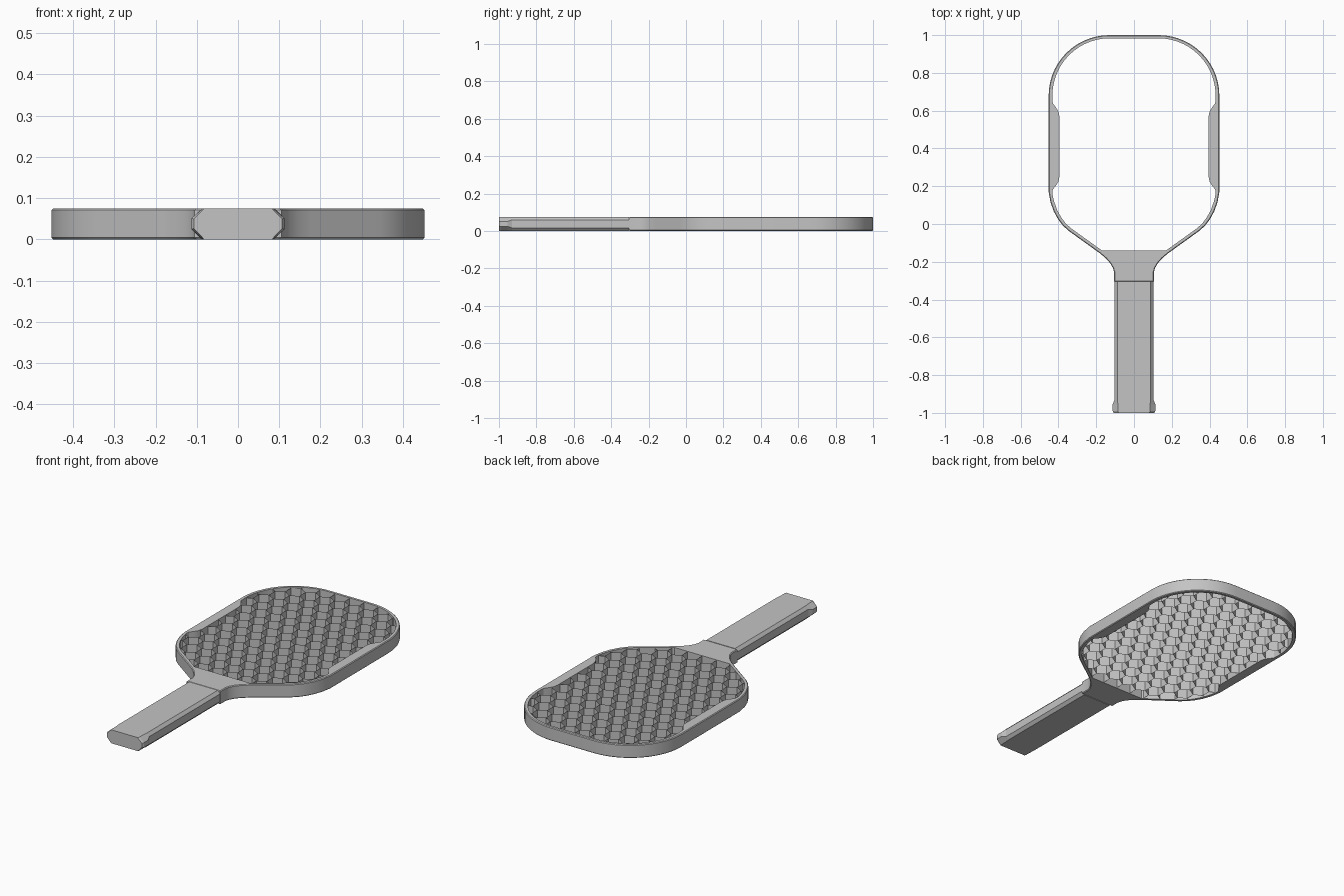
import bpy, bmesh, math
from mathutils import Vector, geometry

if "Cube" in bpy.data.objects:
    bpy.data.objects.remove(bpy.data.objects["Cube"])

H = 0.075          # paddle thickness
CELL = 0.0895      # honeycomb cell width, flat to flat

grey = bpy.data.materials.new("grey plastic")
grey.diffuse_color = (0.55, 0.55, 0.55, 1)
grey.use_nodes = True
grey.node_tree.nodes["Principled BSDF"].inputs["Base Color"].default_value = grey.diffuse_color


def make_object(name, bm, smooth=True):
    mesh = bpy.data.meshes.new(name)
    bm.to_mesh(mesh)
    bm.free()
    mesh.materials.append(grey)
    obj = bpy.data.objects.new(name, mesh)
    bpy.context.collection.objects.link(obj)
    if smooth:
        bpy.context.view_layer.objects.active = obj
        obj.select_set(True)
        bpy.ops.object.shade_smooth_by_angle(angle=math.radians(30))
        obj.select_set(False)
    return obj


def arc(cx, cy, rx, ry, a0, a1, n):
    return [(cx + rx * math.cos(math.radians(a0 + (a1 - a0) * i / n)),
             cy + ry * math.sin(math.radians(a0 + (a1 - a0) * i / n))) for i in range(n + 1)]


def mirrored(half):
    """Close a right half outline (bottom to top) into a counter-clockwise loop."""
    return [Vector(p) for p in half] + [Vector((-x, y)) for x, y in reversed(half)]


def inset(loop, d):
    out = []
    for i, p in enumerate(loop):
        a = (p - loop[i - 1]).normalized()
        b = (loop[(i + 1) % len(loop)] - p).normalized()
        n = Vector((-a.y - b.y, a.x + b.x)).normalized()
        out.append(p + n * d / max(0.5, n.dot(Vector((-a.y, a.x)))))
    return out


# Outlines of the rim: neck, shoulder, straight side, rounded top corner
outer = mirrored([(0.105, -0.305), (0.105, -0.255), (0.112, -0.232), (0.126, -0.208), (0.148, -0.183),
                  (0.178, -0.157), (0.345, -0.037)]
                 + [(0.375, -0.01), (0.402, 0.025), (0.425, 0.067), (0.442, 0.115)]
                 + [(0.452, 0.17)] + arc(0.13, 0.68, 0.322, 0.32, 0, 90, 14))
inner = mirrored([(0.17, -0.14), (0.33, -0.025), (0.36, 0.001), (0.385, 0.034), (0.407, 0.074),
                  (0.424, 0.122), (0.432, 0.16), (0.43, 0.182), (0.412, 0.205), (0.4, 0.225),
                  (0.395, 0.25), (0.395, 0.57), (0.4, 0.595), (0.412, 0.615), (0.43, 0.64)]
                 + arc(0.13, 0.68, 0.302, 0.303, 0, 90, 14))

# Rim with neck: chamfered outer wall, straight inner wall, open in the middle
bm = bmesh.new()
C = 0.004


def ring(loop, z):
    return [bm.verts.new((p.x, p.y, z)) for p in loop]


def bridge(a, b):
    for i in range(len(a)):
        j = (i + 1) % len(a)
        bm.faces.new((a[i], a[j], b[j], b[i]))


def loop_edges(r):
    return [bm.edges.get((r[i - 1], r[i])) for i in range(len(r))]


small = inset(outer, C)
rings = [ring(small, 0), ring(outer, C), ring(outer, H - C), ring(small, H)]
for lo, hi in zip(rings, rings[1:]):
    bridge(lo, hi)
in_lo, in_hi = ring(inner, 0), ring(inner, H)
bridge(in_hi, in_lo)
for a, b in ((rings[0], in_lo), (rings[3], in_hi)):
    bmesh.ops.triangle_fill(bm, use_beauty=True, use_dissolve=False, edges=loop_edges(a) + loop_edges(b))
bmesh.ops.recalc_face_normals(bm, faces=bm.faces)
make_object("rim", bm)

# Grip: octagonal sections lofted from the flared butt to the neck
bm = bmesh.new()
sections = []
for y, w, top, side in ((-1.0, 0.107, 0.082, 0.026), (-0.99, 0.113, 0.085, 0.024),
                        (-0.955, 0.113, 0.085, 0.024), (-0.93, 0.103, 0.088, 0.016),
                        (-0.305, 0.103, 0.088, 0.016)):
    pts = [(top, 0), (w, side), (w, H - side), (top, H)]
    pts += [(-x, z) for x, z in reversed(pts)]
    sections.append([bm.verts.new((x, y, z)) for x, z in pts])
for a, b in zip(sections, sections[1:]):
    bridge(a, b)
bm.faces.new(sections[0])
bm.faces.new(sections[-1])
bmesh.ops.recalc_face_normals(bm, faces=bm.faces)
make_object("grip", bm, smooth=False)

# Honeycomb core: thin walls trimmed to the inner outline
bm = bmesh.new()


def inside(p):
    hit = False
    for i, b in enumerate(inner):
        a = inner[i - 1]
        if (a.y > p.y) != (b.y > p.y) and p.x < a.x + (p.y - a.y) * (b.x - a.x) / (b.y - a.y):
            hit = not hit
    return hit


def add_wall(p, q):
    cuts = [0.0, 1.0]
    for i, b in enumerate(inner):
        x = geometry.intersect_line_line_2d(p, q, inner[i - 1], b)
        if x:
            cuts.append((x - p).length / (q - p).length)
    cuts.sort()
    for s, t in zip(cuts, cuts[1:]):
        if t - s > 1e-4 and inside(p.lerp(q, (s + t) / 2)):
            a, b = p.lerp(q, s), p.lerp(q, t)
            bm.faces.new([bm.verts.new((v.x, v.y, z)) for v, z in
                          ((a, 0.003), (b, 0.003), (b, H - 0.003), (a, H - 0.003))])


R = CELL / math.sqrt(3)
for row in range(-9, 10):
    for col in range(-7, 8):
        c = Vector(((col + 0.5 * (row % 2)) * CELL, 0.423 + row * 1.5 * R))
        corner = [c + R * Vector((math.cos(math.radians(a)), math.sin(math.radians(a))))
                  for a in (-30, 30, 90, 150)]
        for p, q in zip(corner, corner[1:]):   # three walls per cell, the rest belong to neighbours
            add_wall(p, q)
bmesh.ops.remove_doubles(bm, verts=bm.verts, dist=1e-4)
make_object("honeycomb_core", bm, smooth=False)
